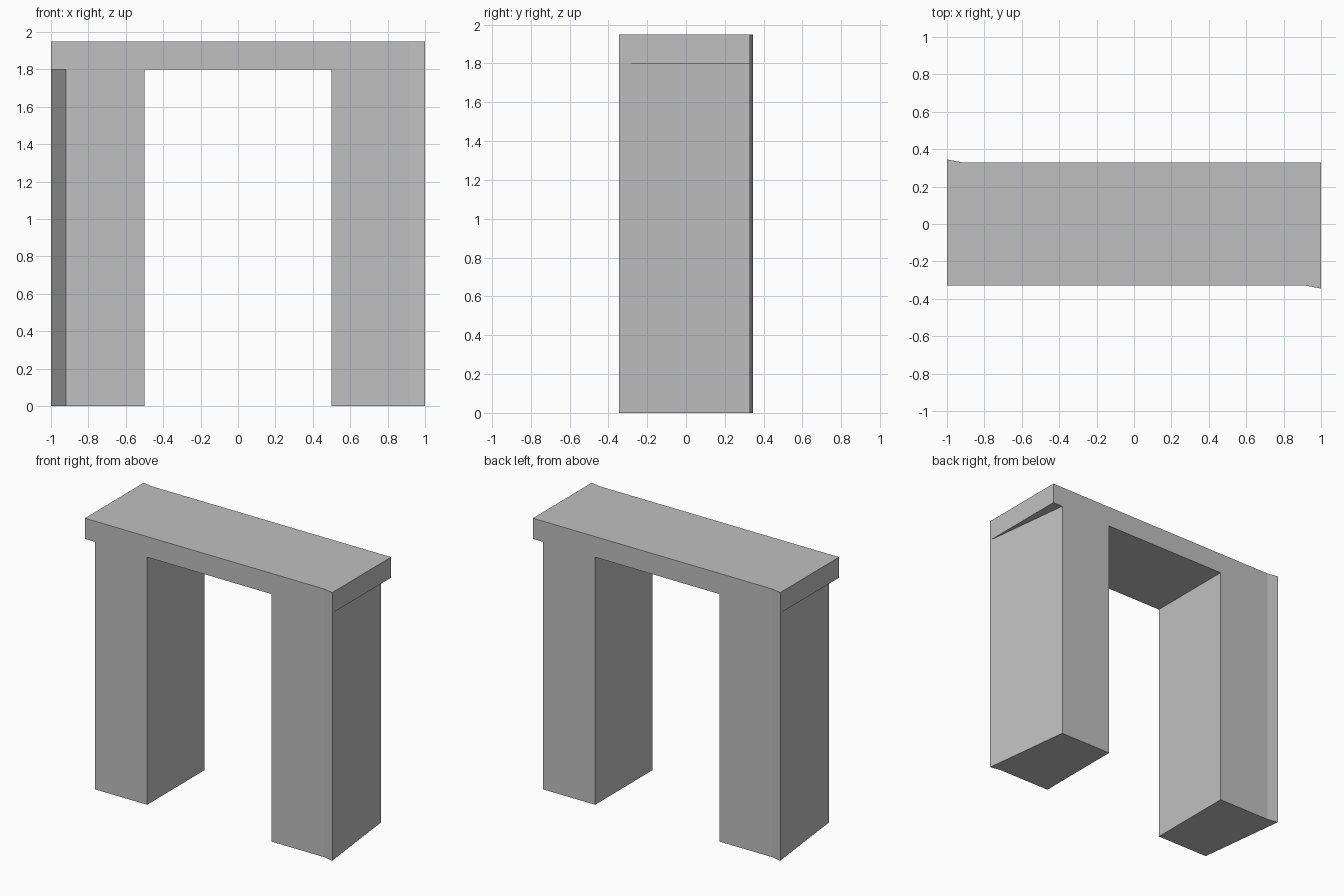
import bpy
import bmesh

cube = bpy.data.objects.get("Cube")
if cube:
    bpy.data.objects.remove(cube, do_unlink=True)

# Plain stone material
GREY = (0.53, 0.53, 0.53, 1.0)
stone = bpy.data.materials.new("light grey stone")
stone.use_nodes = True
stone.diffuse_color = GREY
stone.node_tree.nodes["Principled BSDF"].inputs["Base Color"].default_value = GREY

TOP, SPRING = 1.95, 1.8            # lintel top and opening height
END, INSET, INNER = 1.0, 0.92, 0.5  # half widths
FACE, TIP = 0.33, 0.345             # half depths

# Plan of the +x leg: flared front corner, outer side tapering to the back
leg_plan = [(INNER, -FACE), (INSET, -FACE), (END, -TIP),
            (INSET, FACE), (INNER, FACE)]
# Overhanging wedge of the lintel beside that leg
wedge_plan = [(END, -TIP), (END, FACE), (INSET, FACE)]
# Half of the lintel outline, completed by a half turn
half_outline = [(INNER, -FACE), (INSET, -FACE), (END, -TIP),
                (END, FACE), (INSET, FACE), (INNER, FACE)]


def half_turn(points):
    return [(-x, -y) for x, y in points]


bm = bmesh.new()


def flat(points, z):
    bm.faces.new([bm.verts.new((x, y, z)) for x, y in points])


def wall(points, z0, z1, closed=True):
    pairs = list(zip(points, points[1:] + points[:1]))
    for a, b in pairs if closed else pairs[:-1]:
        bm.faces.new([bm.verts.new(co) for co in
                      ((*a, z0), (*b, z0), (*b, z1), (*a, z1))])


# Lintel: top, sides and underside of the opening
outline = half_outline + half_turn(half_outline)
flat(outline, TOP)
wall(outline, SPRING, TOP)
flat([(-INNER, -FACE), (INNER, -FACE), (INNER, FACE), (-INNER, FACE)], SPRING)

# Legs and overhanging wedges, repeated by a half turn
for turn in (list, half_turn):
    leg = turn(leg_plan)
    wall(leg, 0, SPRING)
    flat(leg, 0)
    flat(turn(wedge_plan), SPRING)

# Weld into one closed shell
bmesh.ops.remove_doubles(bm, verts=bm.verts[:], dist=0.0001)
bmesh.ops.recalc_face_normals(bm, faces=bm.faces[:])

mesh = bpy.data.meshes.new("doorway_frame")
bm.to_mesh(mesh)
bm.free()
mesh.materials.append(stone)
frame = bpy.data.objects.new("doorway_frame", mesh)
bpy.context.collection.objects.link(frame)
